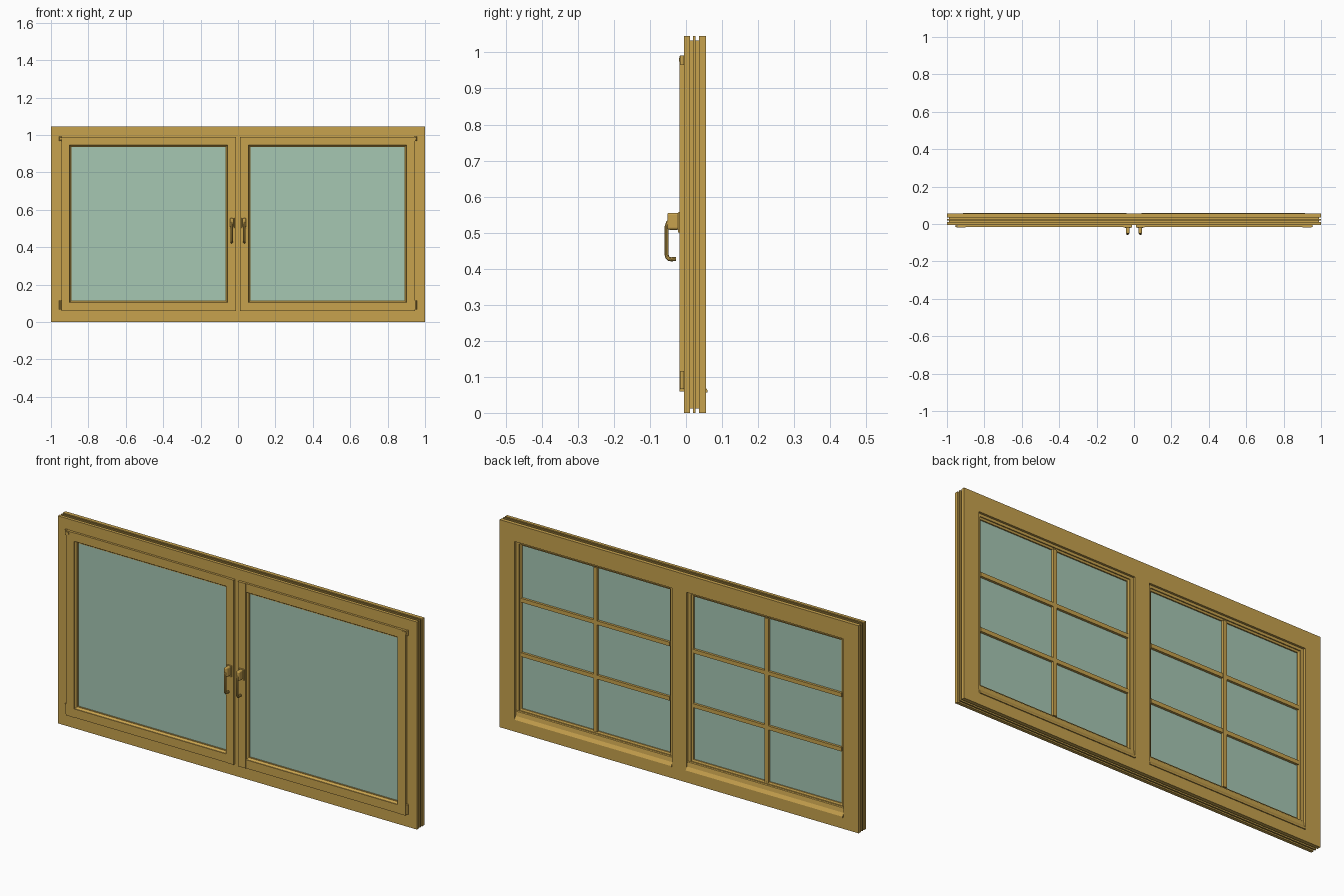
import bpy, bmesh

cube = bpy.data.objects.get("Cube")
if cube:
    bpy.data.objects.remove(cube, do_unlink=True)


def material(name, rgb):
    m = bpy.data.materials.new(name)
    m.use_nodes = True
    m.diffuse_color = (*rgb, 1)
    m.node_tree.nodes["Principled BSDF"].inputs["Base Color"].default_value = (*rgb, 1)
    return m


WOOD = material("golden wood", (0.57, 0.36, 0.075))
GLASS = material("pale green glass", (0.38, 0.57, 0.45))


def finish(name, bm, mat):
    bmesh.ops.recalc_face_normals(bm, faces=bm.faces)
    mesh = bpy.data.meshes.new(name)
    bm.to_mesh(mesh)
    bm.free()
    mesh.materials.append(mat)
    ob = bpy.data.objects.new(name, mesh)
    bpy.context.collection.objects.link(ob)
    return ob


def box(name, x, y, z, mat=WOOD, bevel=0):
    """Box from (low, high) ranges on each axis."""
    bm = bmesh.new()
    bmesh.ops.create_cube(bm, size=1)
    for v in bm.verts:
        for i, (lo, hi) in enumerate((x, y, z)):
            v.co[i] = lo if v.co[i] < 0 else hi
    ob = finish(name, bm, mat)
    if bevel:
        mod = ob.modifiers.new("Rounded edges", "BEVEL")
        mod.width = bevel
        mod.segments = 3
    return ob


def ring(name, x, z, profile):
    """Mitred rectangular frame swept from (inset, y) profile points."""
    bm = bmesh.new()
    loops = []
    for i, y in profile:
        corners = ((x[0] + i, z[0] + i), (x[1] - i, z[0] + i),
                   (x[1] - i, z[1] - i), (x[0] + i, z[1] - i))
        loops.append([bm.verts.new((cx, y, cz)) for cx, cz in corners])
    for a, b in zip(loops, loops[1:] + loops[:1]):
        for k in range(4):
            n = (k + 1) % 4
            bm.faces.new((a[k], a[n], b[n], b[k]))
    return finish(name, bm, WOOD)


def bar(name, x, profile):
    """Prism along x from (y, z) profile points."""
    bm = bmesh.new()
    ends = [[bm.verts.new((cx, y, z)) for y, z in profile] for cx in x]
    bm.faces.new(ends[0])
    bm.faces.new(ends[1])
    for k in range(len(profile)):
        n = (k + 1) % len(profile)
        bm.faces.new((ends[0][k], ends[0][n], ends[1][n], ends[1][k]))
    return finish(name, bm, WOOD)


def hinge(name, x, z):
    bm = bmesh.new()
    bmesh.ops.create_cone(bm, cap_ends=True, segments=16, radius1=0.006,
                          radius2=0.006, depth=z[1] - z[0])
    bmesh.ops.translate(bm, verts=bm.verts, vec=(x, -0.011, sum(z) / 2))
    return finish(name, bm, WOOD)


def lever(name, x, points):
    curve = bpy.data.curves.new(name, "CURVE")
    curve.dimensions = "3D"
    curve.bevel_depth = 0.006
    curve.bevel_resolution = 3
    curve.use_fill_caps = True
    spline = curve.splines.new("POLY")
    spline.points.add(len(points) - 1)
    for p, (y, z) in zip(spline.points, points):
        p.co = (x, y, z, 1)
        
    curve.materials.append(WOOD)
    ob = bpy.data.objects.new(name, curve)
    bpy.context.collection.objects.link(ob)
    bpy.ops.object.select_all(action="DESELECT")
    ob.select_set(True)
    bpy.context.view_layer.objects.active = ob
    bpy.ops.object.convert(target="MESH")
    bpy.ops.object.shade_smooth_by_angle()


# Outer frame with two grooves around its edge
G = 0.012
ring("outer_frame", (-1, 1), (0, 1.045), [
    (0, -0.005), (0, 0.011), (G, 0.011), (G, 0.02), (0, 0.02), (0, 0.027),
    (G, 0.027), (G, 0.036), (0, 0.036), (0, 0.055), (0.058, 0.055), (0.058, -0.005)])

# Centre mullion and the stop along the head of the frame
box("mullion_front", (-0.022, 0.022), (-0.005, 0.043), (0.05, 0.99))
box("mullion_back", (-0.04, 0.04), (0.043, 0.055), (0.058, 0.987))
box("head_stop", (-0.942, 0.942), (0.044, 0.055), (0.957, 0.987))

SASH = [(0, -0.005), (0, -0.016), (0.043, -0.016), (0.043, -0.012), (0.051, -0.003),
        (0.054, -0.003), (0.054, 0.034), (0.045, 0.037), (0.045, 0.042),
        (0.008, 0.042), (0.008, -0.005)]
LEVER = [(-0.044, 0.535), (-0.05, 0.528), (-0.054, 0.516), (-0.054, 0.44),
         (-0.052, 0.432), (-0.047, 0.427), (-0.04, 0.426), (-0.028, 0.427)]

for side, s in (("left", 1), ("right", -1)):
    def span(a, b):
        return tuple(sorted((a * s, b * s)))

    # Jamb stop behind the sash
    box(side + "_jamb_stop", span(0.916, 0.942), (0.044, 0.055), (0.058, 0.957))

    # Sash with proud stiles and a sloped glazing bead
    ring(side + "_sash", span(0.012, 0.945), (0.06, 0.99), SASH)
    for part, a, b in (("inner", 0.012, 0.055), ("outer", 0.902, 0.945)):
        box(f"{side}_{part}_stile", span(a, b), (-0.018, -0.015), (0.06, 0.99))
    box(side + "_glass", span(0.06, 0.897), (0.002, 0.028), (0.108, 0.942), GLASS)

    # Glazing bars on the outside of the glass
    box(side + "_vertical_bar", span(0.467, 0.487), (0.027, 0.041), (0.112, 0.938))
    for n, z in (("lower", 0.388), ("upper", 0.662)):
        box(f"{side}_{n}_bar", span(0.064, 0.893), (0.027, 0.04), (z - 0.01, z + 0.01))

    # Weather bar shedding water over the sill
    bar(side + "_weather_bar", span(0.04, 0.914), [
        (0.04, 0.105), (0.046, 0.1), (0.05, 0.078), (0.06, 0.062),
        (0.06, 0.056), (0.04, 0.056)])

    # Hinges
    hinge(side + "_lower_hinge", 0.95 * s, (0.066, 0.115))
    hinge(side + "_upper_hinge", 0.95 * s, (0.967, 0.992))
    box(side + "_upper_hinge_arm", span(0.93, 0.95), (-0.0195, -0.015), (0.975, 0.985))

    # Handle
    box(side + "_handle_plate", span(0.02, 0.048), (-0.022, -0.016), (0.5, 0.557), bevel=0.002)
    box(side + "_handle_neck", span(0.024, 0.044), (-0.052, -0.018), (0.508, 0.555), bevel=0.006)
    lever(side + "_handle_lever", 0.034 * s, LEVER)
